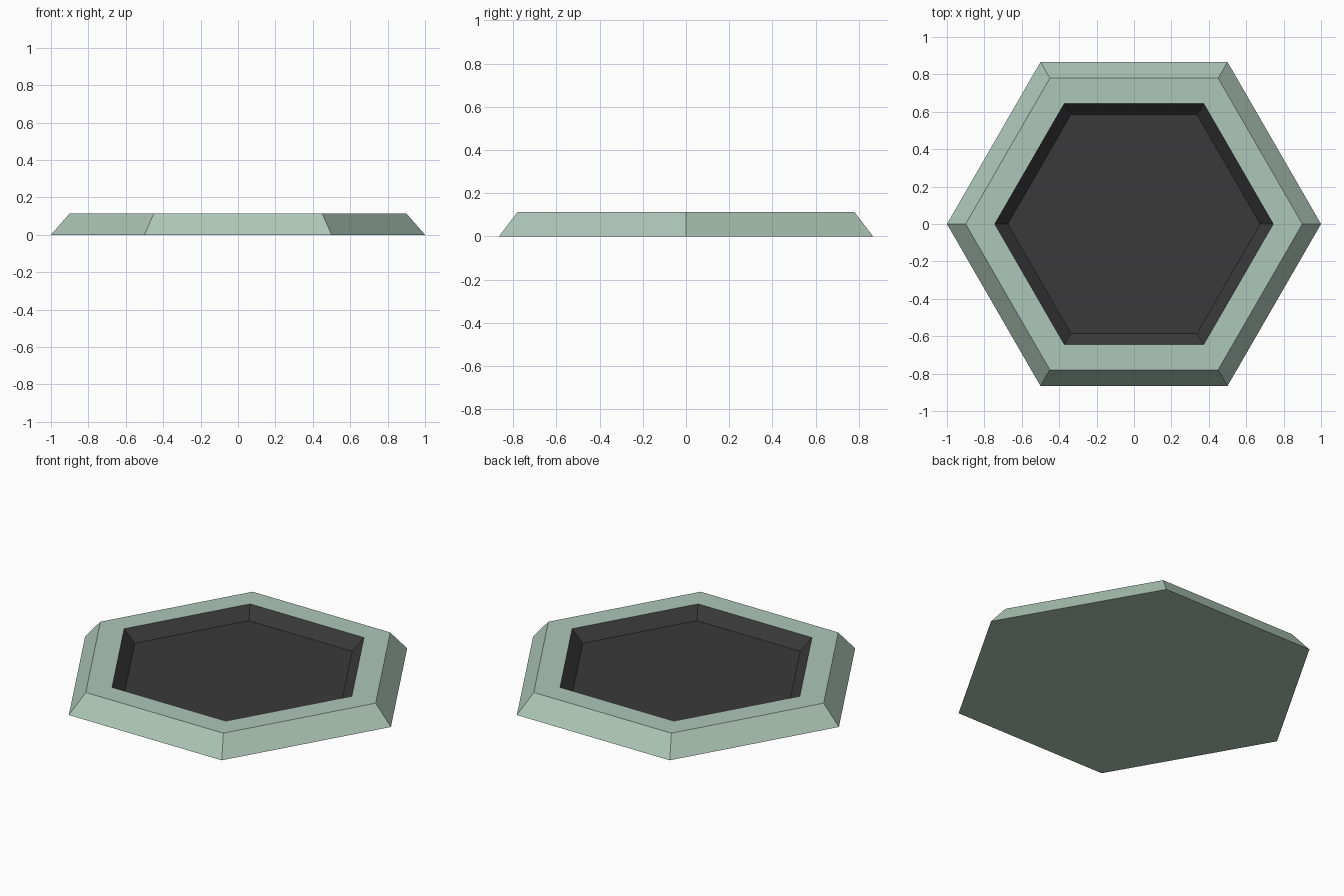
import bpy, bmesh, math

if "Cube" in bpy.data.objects:
    bpy.data.objects.remove(bpy.data.objects["Cube"])

def mat(name, rgb):
    m = bpy.data.materials.new(name)
    m.diffuse_color = (*rgb, 1.0)
    m.use_nodes = True
    m.node_tree.nodes["Principled BSDF"].inputs["Base Color"].default_value = m.diffuse_color
    return m

green = mat("sage green", (0.42, 0.57, 0.48))
dark = mat("charcoal", (0.041, 0.041, 0.041))

def hex_shell(name, rings, material, cap_start=False, cap_end=False):
    """Skin a list of (radius, height) hexagon rings, optionally capping the ends."""
    bm = bmesh.new()
    loops = [[bm.verts.new((r * math.cos(i * math.pi / 3), r * math.sin(i * math.pi / 3), z))
              for i in range(6)] for r, z in rings]
    for a, b in zip(loops, loops[1:]):
        for i in range(6):
            j = (i + 1) % 6
            bm.faces.new((a[i], a[j], b[j], b[i]))
    if cap_start:
        bm.faces.new(loops[0][::-1])
    if cap_end:
        bm.faces.new(loops[-1])
    me = bpy.data.meshes.new(name)
    bm.to_mesh(me)
    bm.free()
    me.materials.append(material)
    ob = bpy.data.objects.new(name, me)
    bpy.context.collection.objects.link(ob)
    return ob

TOP, FLOOR = 0.114, 0.047

# Green bevelled frame: underside, sloped sides and flat rim
hex_shell("hex_frame", [(1.0, 0.0), (0.9, TOP), (0.745, TOP)], green, cap_start=True)

# Dark recess: sloped inner walls and sunken floor
hex_shell("recess_tray", [(0.745, TOP), (0.675, FLOOR)], dark, cap_end=True)
